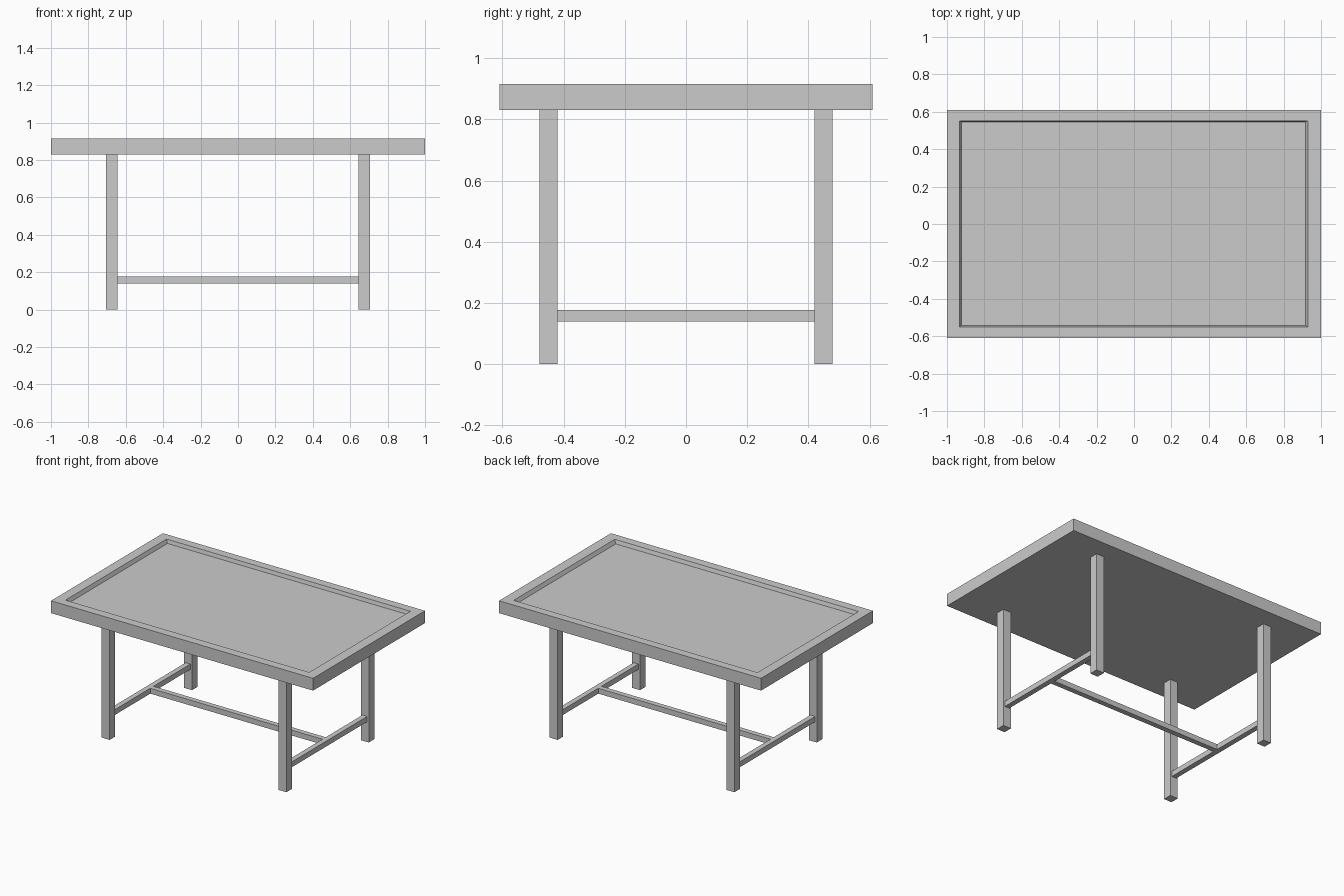
import bpy
import bmesh

if "Cube" in bpy.data.objects:
    bpy.data.objects.remove(bpy.data.objects["Cube"])


def box(name, x0, x1, y0, y1, z0, z1):
    bm = bmesh.new()
    bmesh.ops.create_cube(bm, size=1)
    for v in bm.verts:
        v.co.x = x1 if v.co.x > 0 else x0
        v.co.y = y1 if v.co.y > 0 else y0
        v.co.z = z1 if v.co.z > 0 else z0
    return finish(name, bm)


def finish(name, bm):
    mesh = bpy.data.meshes.new(name)
    bm.to_mesh(mesh)
    bm.free()
    obj = bpy.data.objects.new(name, mesh)
    bpy.context.collection.objects.link(obj)
    return obj


# Tabletop: closed stack of rectangular loops, outer slab, rim and sunken floor
def rect(bm, x0, x1, y0, y1, z):
    return [bm.verts.new((x, y, z)) for x, y in
            ((x0, y0), (x1, y0), (x1, y1), (x0, y1))]


bm = bmesh.new()
loops = [
    rect(bm, -1, 1, -0.61, 0.61, 0.83),
    rect(bm, -1, 1, -0.61, 0.61, 0.915),
    rect(bm, -0.932, 0.929, -0.55, 0.552, 0.915),
    rect(bm, -0.921, 0.916, -0.542, 0.546, 0.89),
]
bm.faces.new(loops[0][::-1])
for low, high in zip(loops, loops[1:]):
    for i in range(4):
        j = (i + 1) % 4
        bm.faces.new((low[i], low[j], high[j], high[i]))
bm.faces.new(loops[-1])
finish("tabletop", bm)

# Legs and side stretchers
for sx, side in ((-1, "left"), (1, "right")):
    cx = sx * 0.675
    for sy, end in ((-1, "front"), (1, "back")):
        cy = sy * 0.449
        box(f"{end}_{side}_leg", cx - 0.03, cx + 0.03,
            cy - 0.03, cy + 0.03, 0, 0.83)
    box(f"{side}_stretcher", cx - 0.018, cx + 0.018, -0.419, 0.419, 0.14, 0.177)

# Long stretcher joining the two side stretchers
box("centre_stretcher", -0.657, 0.657, -0.018, 0.018, 0.14, 0.177)
